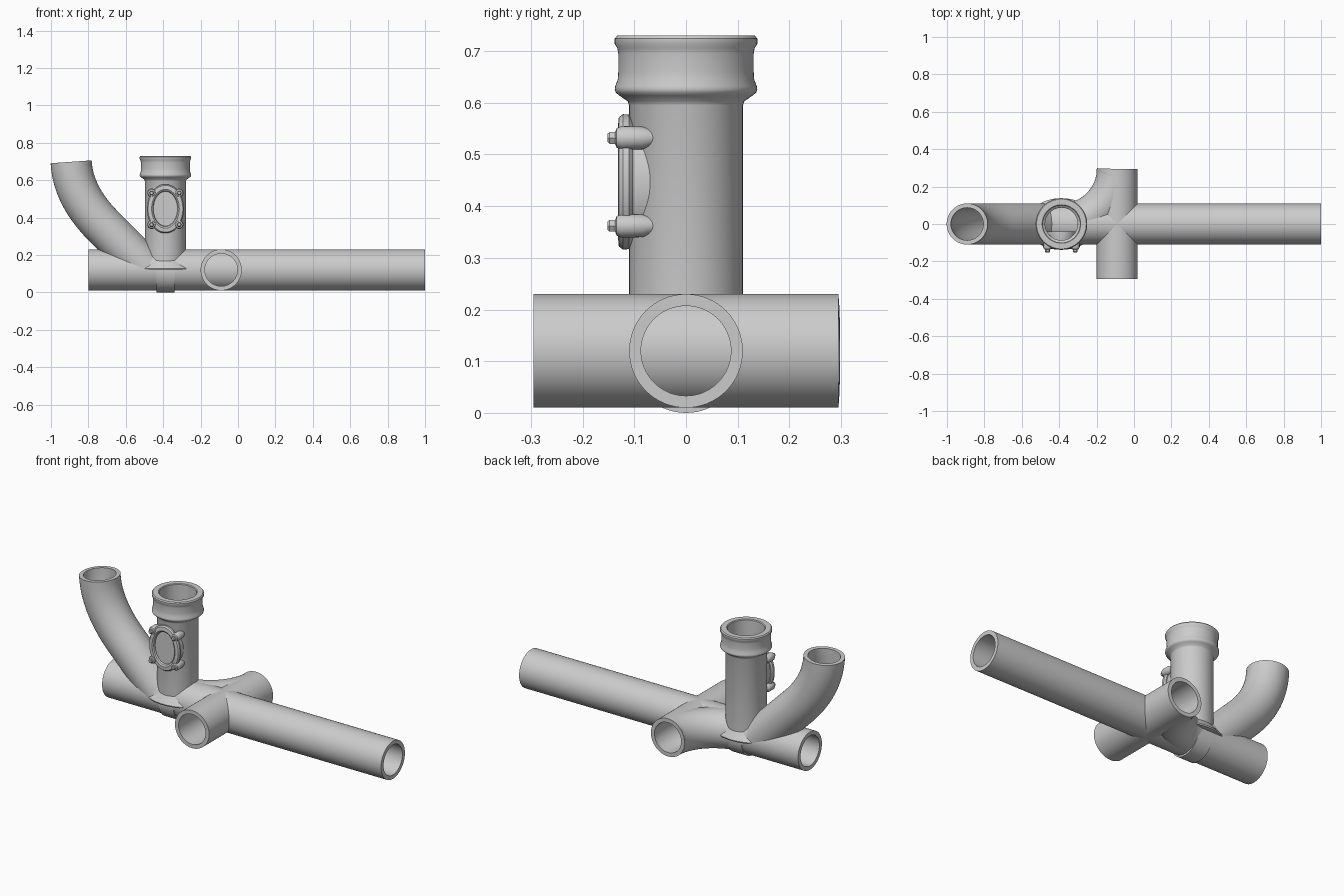
import bpy, bmesh, math
from mathutils import Vector
from mathutils.geometry import interpolate_bezier

if "Cube" in bpy.data.objects:
    bpy.data.objects.remove(bpy.data.objects["Cube"])

SEG = 64
R, RI = 0.11, 0.087          # pipe outer and inner radius
ZC = 0.12                    # height of the horizontal pipe axes
VX = -0.388                  # x of the upright pipe
X, Y, Z = Vector((1, 0, 0)), Vector((0, 1, 0)), Vector((0, 0, 1))


def loft(name, rings, ring_closed=False, seg=SEG):
    """Skin rings given as (centre, u axis, v axis); closed loop or capped solid."""
    bm = bmesh.new()
    loops = []
    for c, u, v in rings:
        loops.append([bm.verts.new(c + u * math.cos(2 * math.pi * i / seg)
                                   + v * math.sin(2 * math.pi * i / seg)) for i in range(seg)])
    n = len(loops)
    for k in range(n if ring_closed else n - 1):
        a, b = loops[k], loops[(k + 1) % n]
        for i in range(seg):
            j = (i + 1) % seg
            bm.faces.new((a[i], a[j], b[j], b[i]))
    if not ring_closed:
        bm.faces.new(loops[0])
        bm.faces.new(loops[-1])
    bmesh.ops.recalc_face_normals(bm, faces=bm.faces)
    me = bpy.data.meshes.new(name)
    bm.to_mesh(me)
    bm.free()
    ob = bpy.data.objects.new(name, me)
    bpy.context.collection.objects.link(ob)
    bpy.ops.object.select_all(action='DESELECT')
    ob.select_set(True)
    bpy.context.view_layer.objects.active = ob
    bpy.ops.object.shade_smooth_by_angle(angle=math.radians(35))
    return ob


def tube(name, path, normal, ro=R, ri=RI):
    """Hollow pipe along a path lying in the plane with the given normal."""
    path = [Vector(p) for p in path]
    outer, inner = [], []
    for i, p in enumerate(path):
        t = (path[min(i + 1, len(path) - 1)] - path[max(i - 1, 0)]).normalized()
        side = normal.cross(t)
        outer.append((p, side * ro, normal * ro))
        inner.append((p, side * ri, normal * ri))
    return loft(name, outer + inner[::-1], True)


# Horizontal pipes
tube("main_pipe", [(-0.8, 0, ZC), (1, 0, ZC)], Z)
tube("cross_pipe", [(-0.09, -0.295, ZC), (-0.09, 0.295, ZC)], Z)

# Swept branch turning from the rear arm into the main pipe
arc = [math.radians(90 * k / 20) for k in range(21)]
tube("swept_branch", [(-0.39 + 0.3 * math.cos(a), 0.294 - 0.294 * math.sin(a), ZC)
                      for a in arc], Z, R - 0.001)

# Curved riser at the left end
bend = interpolate_bezier(Vector((-0.892, 0, 0.698)), Vector((-0.885, 0, 0.56)),
                          Vector((-0.81, 0, 0.445)), Vector((-0.72, 0, 0.355)), 24)
tube("curved_riser", list(bend) + [Vector((-0.49, 0, 0.125))], Y)

# Upright pipe with a flared, beaded socket
profile = [(0.11, 0.13), (0.11, 0.595), (0.113, 0.603), (0.129, 0.614), (0.136, 0.62),
           (0.138, 0.626), (0.137, 0.632), (0.132, 0.645), (0.131, 0.66), (0.131, 0.695),
           (0.133, 0.706), (0.138, 0.714), (0.138, 0.724), (0.133, 0.73), (0.103, 0.73),
           (0.099, 0.726), (0.099, 0.63), (RI, 0.62), (RI, 0.13)]
loft("upright_pipe", [(Vector((VX, 0, z)), X * r, Y * r) for r, z in profile], True)

# Thin saddle collar under the upright and a band beneath the main pipe
loft("saddle_collar", [(Vector((VX, 0, z)), X * a, Y * b) for a, b, z in
                       [(0.187, 0.136, 0.12), (0.189, 0.138, 0.127), (0.11, 0.105, 0.175)]])
tube("lower_band", [(-0.435, 0, 0.11), (-0.34, 0, 0.11)], Z)


# Oval access door on the front of the upright
DZ = 0.447


def oval(a, b, y):
    return (Vector((VX, y, DZ)), X * a, Z * b)


loft("door_boss", [oval(0.085, 0.118, -0.04), oval(0.086, 0.118, -0.1),
                   oval(0.084, 0.115, -0.106)])
loft("door_rim", [oval(0.09, 0.122, -0.103), oval(0.098, 0.13, -0.11),
                  oval(0.099, 0.131, -0.122), oval(0.093, 0.125, -0.13),
                  oval(0.074, 0.104, -0.132), oval(0.067, 0.096, -0.127),
                  oval(0.064, 0.092, -0.116), oval(0.064, 0.092, -0.103)], True)
loft("door_panel", [oval(0.07, 0.098, -0.1), oval(0.07, 0.098, -0.117)])

# Four bolts with lugs
for sx in (-1, 1):
    for sz in (-1, 1):
        p = Vector((VX + sx * 0.074, 0, DZ + sz * 0.085))

        def disc(r, y):
            return (p + Y * y, X * r, Z * r)

        loft("bolt_lug", [disc(0.014, -0.06), disc(0.022, -0.085), disc(0.023, -0.125),
                          disc(0.019, -0.134), disc(0.012, -0.137)], seg=24)
        loft("bolt_head", [disc(0.013, -0.13), disc(0.013, -0.148), disc(0.009, -0.152)], seg=6)
